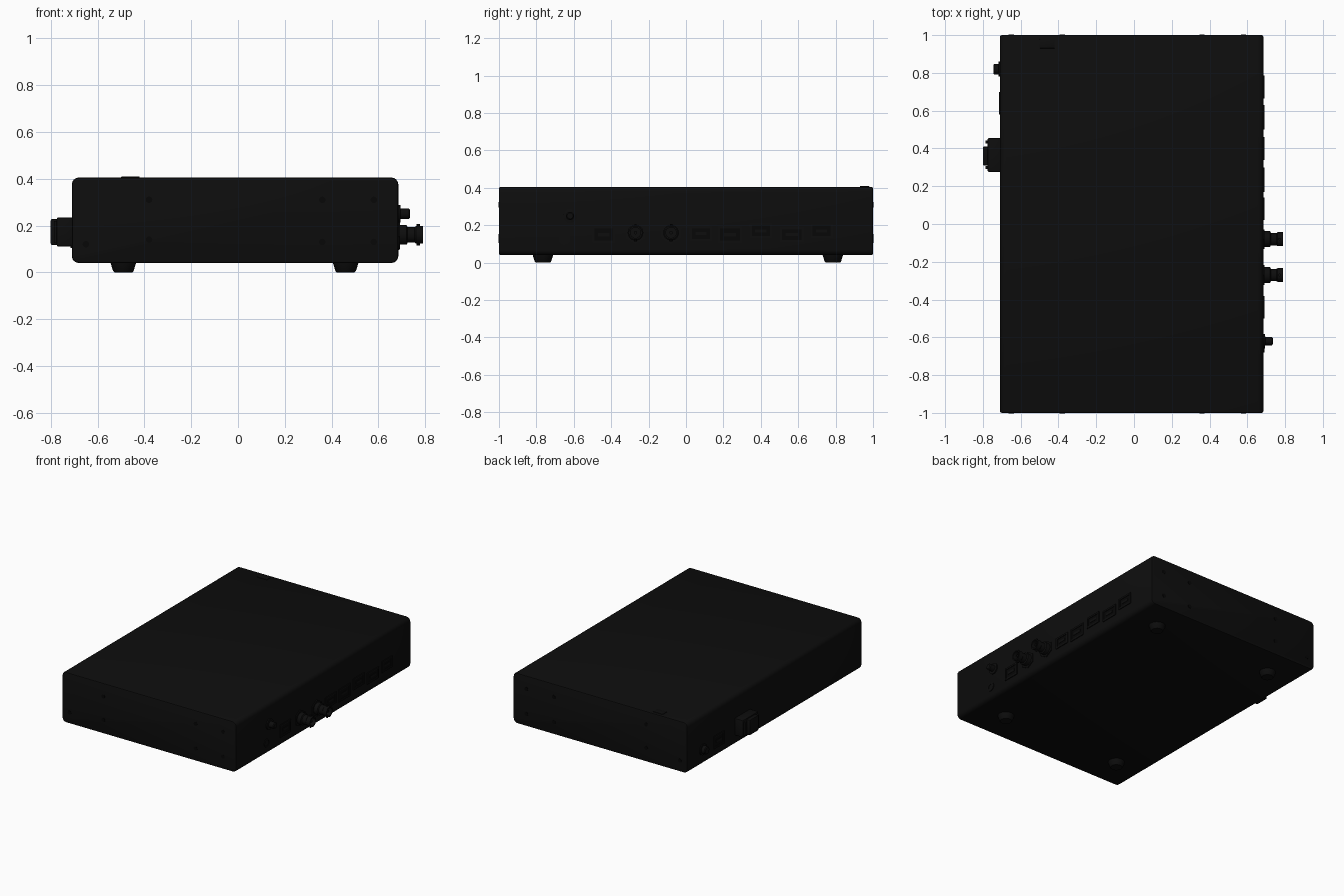
import bpy, bmesh, math
from mathutils import Matrix, Vector

if "Cube" in bpy.data.objects:
    bpy.data.objects.remove(bpy.data.objects["Cube"], do_unlink=True)


def material(name, v):
    m = bpy.data.materials.new(name)
    m.use_nodes = True
    m.diffuse_color = (v, v, v, 1)
    m.node_tree.nodes["Principled BSDF"].inputs["Base Color"].default_value = (v, v, v, 1)
    return m


BLACK = material("matte black", 0.004)
DARK = material("socket black", 0.002)


def finish(name, bm, mat):
    bmesh.ops.recalc_face_normals(bm, faces=bm.faces)
    me = bpy.data.meshes.new(name)
    bm.to_mesh(me)
    bm.free()
    me.materials.append(mat)
    ob = bpy.data.objects.new(name, me)
    bpy.context.collection.objects.link(ob)
    bpy.ops.object.select_all(action="DESELECT")
    ob.select_set(True)
    bpy.context.view_layer.objects.active = ob
    bpy.ops.object.shade_smooth_by_angle(angle=math.radians(35))
    return ob


def box(name, lo, hi, mat=BLACK, bevel=0):
    lo, hi = Vector(lo), Vector(hi)
    bm = bmesh.new()
    bmesh.ops.create_cube(bm, size=1)
    for v in bm.verts:
        v.co = (lo + hi) / 2 + v.co * (hi - lo)
    if bevel:
        bmesh.ops.bevel(bm, geom=bm.edges[:], offset=bevel, segments=2,
                        profile=0.5, affect="EDGES")
    return finish(name, bm, mat)


def lathe(name, profile, loc, axis, mat=BLACK, sides=24):
    """Spin (radius, height) pairs around an axis; ends are on the axis."""
    bm = bmesh.new()
    vs = [bm.verts.new((r, 0, h)) for r, h in profile]
    es = [bm.edges.new(p) for p in zip(vs, vs[1:])]
    bmesh.ops.spin(bm, geom=vs + es, cent=(0, 0, 0), axis=(0, 0, 1),
                   angle=math.tau, steps=sides)
    bmesh.ops.remove_doubles(bm, verts=bm.verts, dist=1e-5)
    turn = Vector((0, 0, 1)).rotation_difference(Vector(axis)).to_matrix().to_4x4()
    bm.transform(Matrix.Translation(loc) @ turn)
    return finish(name, bm, mat)


def disc(name, r, h, loc, axis, mat=BLACK, sides=24):
    return lathe(name, [(0, 0), (r, 0), (r, h), (0, h)], loc, axis, mat, sides)


# Enclosure: long edges well rounded, end edges only softened
L, R, BOT, TOP = -0.71, 0.685, 0.04, 0.405
bm = bmesh.new()
bmesh.ops.create_cube(bm, size=1)
for v in bm.verts:
    v.co = ((L + R) / 2 + v.co.x * (R - L), v.co.y * 2, (BOT + TOP) / 2 + v.co.z * (TOP - BOT))
long_edges = [e for e in bm.edges if abs(e.verts[0].co.y - e.verts[1].co.y) > 1]
bmesh.ops.bevel(bm, geom=long_edges, offset=0.03, segments=4, profile=0.5, affect="EDGES")
rims = [e for e in bm.edges if abs(e.verts[0].co.y - e.verts[1].co.y) < 0.001]
bmesh.ops.bevel(bm, geom=rims, offset=0.009, segments=2, profile=0.5, affect="EDGES")
finish("enclosure", bm, BLACK)

# Tapered feet
for x in (-0.49, 0.46):
    for y in (-0.765, 0.785):
        lathe("foot", [(0, 0), (0.038, 0), (0.044, 0.006), (0.055, 0.042), (0, 0.042)],
              (x, y, 0), (0, 0, 1))

# End panel screws
for x, z in ((-0.38, 0.31), (-0.38, 0.14), (0.36, 0.31), (0.36, 0.13),
             (0.58, 0.31), (0.58, 0.13), (-0.65, 0.12)):
    for s in (-1, 1):
        disc("panel_screw", 0.014, 0.003, (x, s * 0.999, z), (0, s, 0), DARK, 12)

# Low bump on the lid
box("lid_bump", (-0.5, 0.93, 0.39), (-0.42, 0.98, 0.409), BLACK, 0.003)

# Bayonet connectors: nut, hollow barrel, pin and side lugs
for y in (-0.27, -0.08):
    disc("bayonet_nut", 0.06, 0.007, (R, y, 0.16), (1, 0, 0), BLACK, 6)
    lathe("bayonet_barrel",
          [(0, 0), (0.042, 0), (0.042, 0.035), (0.033, 0.04), (0.033, 0.07), (0.037, 0.075),
           (0.037, 0.105), (0.028, 0.105), (0.028, 0.05), (0, 0.05)], (R, y, 0.16), (1, 0, 0))
    disc("bayonet_pin", 0.009, 0.045, (R + 0.05, y, 0.16), (1, 0, 0), BLACK, 12)
    for s in (-1, 1):
        disc("bayonet_lug", 0.007, 0.012, (R + 0.085, y, 0.16 + s * 0.034), (0, 0, s), BLACK, 10)

# Toggle with collar, and a small indicator below it
lathe("toggle", [(0, 0), (0.038, 0), (0.038, 0.008), (0.022, 0.01), (0.022, 0.045),
                 (0.016, 0.05), (0, 0.05)], (R, -0.62, 0.25), (1, 0, 0))
lathe("indicator", [(0, 0), (0.03, 0), (0.03, 0.005), (0.02, 0.005), (0.02, 0.002), (0, 0.002)],
      (R, -0.65, 0.125), (1, 0, 0))


def port(name, x, s, y, z, w, h):
    """Rectangular socket: raised rim around a dark opening with a tongue."""
    def part(n, dy, dz, pw, ph, depth, mat):
        a, b = sorted((x - s * 0.002, x + s * depth))
        box(name + n, (a, y + dy - pw / 2, z + dz - ph / 2),
            (b, y + dy + pw / 2, z + dz + ph / 2), mat)
    t = 0.012
    part("_opening", 0, 0, w, h, 0.001, DARK)
    for k in (-1, 1):
        part("_rim_side", k * (w - t) / 2, 0, t, h, 0.006, BLACK)
        part("_rim_edge", 0, k * (h - t) / 2, w - 2 * t, t, 0.006, BLACK)
    part("_tongue", 0, 0, w * 0.5, h * 0.2, 0.004, BLACK)


# Sockets on both long sides
for y, z, w, h in ((-0.44, 0.15, 0.12, 0.09), (0.08, 0.155, 0.12, 0.08),
                   (0.235, 0.15, 0.13, 0.09), (0.4, 0.17, 0.12, 0.08),
                   (0.565, 0.15, 0.13, 0.08), (0.725, 0.17, 0.12, 0.08)):
    port("socket", R, 1, y, z, w, h)
port("side_socket", L, -1, 0.64, 0.15, 0.12, 0.09)

# Large plug on the opposite side: body, narrower nose and grip ribs
box("plug_body", (-0.775, 0.275, 0.11), (-0.7, 0.455, 0.235), BLACK, 0.008)
box("plug_nose", (-0.8, 0.31, 0.117), (-0.77, 0.41, 0.228), BLACK, 0.006)
for y in (0.29, 0.425):
    box("plug_rib", (-0.787, y, 0.125), (-0.77, y + 0.018, 0.22))

# Small push button
lathe("push_button", [(0, 0), (0.04, 0), (0.04, 0.006), (0.028, 0.007), (0.028, 0.03),
                      (0.023, 0.035), (0, 0.035)], (L, 0.82, 0.15), (-1, 0, 0))
